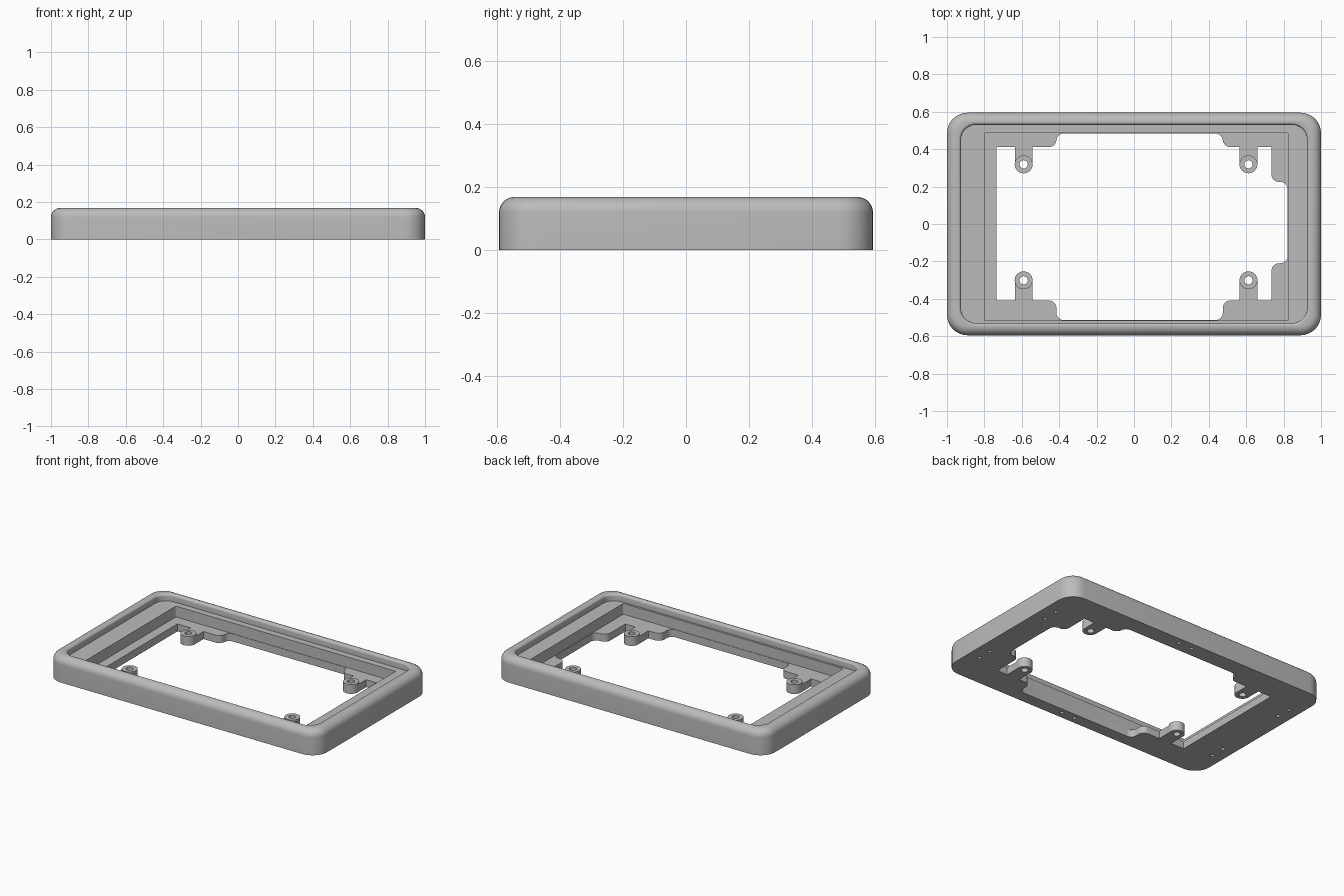
import bpy, bmesh, math

cube = bpy.data.objects.get("Cube")
if cube:
    bpy.data.objects.remove(cube, do_unlink=True)

grey = bpy.data.materials.new("plain grey")
grey.use_nodes = True
COLOUR = (0.5, 0.5, 0.5, 1)
grey.diffuse_color = COLOUR
grey.node_tree.nodes["Principled BSDF"].inputs["Base Color"].default_value = COLOUR


def arc(cx, cy, r, a0, a1, n=8):
    """Points along an arc, angles in degrees."""
    angles = [math.radians(a0 + (a1 - a0) * i / n) for i in range(n + 1)]
    return [(cx + r * math.cos(a), cy + r * math.sin(a)) for a in angles]


def rounded_rect(x0, x1, y0, y1, r):
    return (arc(x1 - r, y1 - r, r, 0, 90) + arc(x0 + r, y1 - r, r, 90, 180)
            + arc(x0 + r, y0 + r, r, 180, 270) + arc(x1 - r, y0 + r, r, 270, 360))


def loft(name, levels):
    """Solid through a stack of (outline, z) levels with equal point counts."""
    bm = bmesh.new()
    rings = [[bm.verts.new((x, y, z)) for x, y in pts] for pts, z in levels]
    for low, high in zip(rings, rings[1:]):
        for i in range(len(low)):
            j = (i + 1) % len(low)
            bm.faces.new((low[i], low[j], high[j], high[i]))
    bm.faces.new(rings[0][::-1])
    bm.faces.new(rings[-1])
    bmesh.ops.recalc_face_normals(bm, faces=bm.faces)
    mesh = bpy.data.meshes.new(name)
    bm.to_mesh(mesh)
    bm.free()
    mesh.materials.append(grey)
    obj = bpy.data.objects.new(name, mesh)
    bpy.context.collection.objects.link(obj)
    return obj


def prism(name, pts, z0, z1):
    return loft(name, [(pts, z0), (pts, z1)])


def disc(x, y, r, n=24):
    return arc(x, y, r, 0, 360, n)[:-1]


def combine(target, tool, operation="DIFFERENCE"):
    """Apply a boolean and discard the tool."""
    mod = target.modifiers.new("cut", "BOOLEAN")
    mod.operation, mod.solver, mod.object = operation, "EXACT", tool
    bpy.ops.object.select_all(action="DESELECT")
    bpy.context.view_layer.objects.active = target
    target.select_set(True)
    bpy.ops.object.modifier_apply(modifier=mod.name)
    bpy.data.objects.remove(tool, do_unlink=True)


def smooth(obj):
    bpy.ops.object.select_all(action="DESELECT")
    bpy.context.view_layer.objects.active = obj
    obj.select_set(True)
    bpy.ops.object.shade_smooth_by_angle(angle=math.radians(30))


HEIGHT, FILLET, LEDGE = 0.168, 0.05, 0.05
RECESS_Z, LIP = 0.122, 0.015


def outer(inset):
    return rounded_rect(-1 + inset, 1 - inset, -0.595 + inset, 0.595 - inset, 0.11 - inset)


def recess(grow):
    return rounded_rect(-0.925 - grow, 0.925 + grow, -0.53 - grow, 0.53 + grow, 0.08 + grow)


# Outer shell with a rounded top edge
levels = [(outer(0), 0)]
for i in range(9):
    a = math.radians(90 * i / 8)
    levels.append((outer(FILLET * (1 - math.cos(a))),
                   HEIGHT - FILLET * (1 - math.sin(a))))
frame = loft("frame", levels)

# Shallow recess with a softened lip
levels = [(recess(0), RECESS_Z)]
for i in range(6):
    a = math.radians(90 * i / 5)
    levels.append((recess(LIP * (1 - math.cos(a))), HEIGHT - LIP * (1 - math.sin(a))))
levels.append((recess(LIP), HEIGHT + 0.1))
combine(frame, loft("recess_cutter", levels))

# Pocket down to the ledge
combine(frame, prism("pocket_cutter",
                     rounded_rect(-0.8, 0.825, -0.517, 0.487, 0.008), LEDGE, 0.3))

# Through opening that leaves a ledge and S-curved corner tabs
R = 0.04
TOP, BOTTOM, TAB_TOP, TAB_BOTTOM = 0.484, -0.514, 0.411, -0.409
LEFT, RIGHT, TAB_RIGHT = -0.735, 0.822, 0.735


def side_tab(y, s):
    """Curve from the tab face out to the right wall, s is the y direction."""
    return (arc(TAB_RIGHT + R, y, R, 180, 180 + s * 90)
            + arc(RIGHT - R, y - s * 2 * R, R, s * 90, 0))


def end_tab(x, sx, tab, wall, sy):
    """Curve from the tab edge out to the long wall."""
    pts = [(px * sx + x, tab + sy * py) for px, py in arc(0, R, R, -90, 0)]
    depth = abs(wall - tab)
    pts += [(px * sx + x, tab + sy * py)
            for px, py in arc(2 * R, depth - R, R, 180, 90)]
    return pts


outline = [(LEFT, TAB_TOP)] + end_tab(-0.455, 1, TAB_TOP, TOP, 1)
outline += end_tab(0.515, -1, TAB_TOP, TOP, 1)[::-1] + [(TAB_RIGHT, TAB_TOP)]
outline += side_tab(0.265, 1)
outline += side_tab(-0.25, -1)[::-1]
outline += [(TAB_RIGHT, TAB_BOTTOM)] + end_tab(0.515, -1, TAB_BOTTOM, BOTTOM, -1)
outline += end_tab(-0.455, 1, TAB_BOTTOM, BOTTOM, -1)[::-1] + [(LEFT, TAB_BOTTOM)]
combine(frame, prism("opening_cutter", outline, -0.1, 0.3))

# Pairs of blind holes in the underside
centres = [(sx * 0.92, sy * 0.31, 0, 0.05) for sx in (-1, 1) for sy in (-1, 1)]
centres += [(0.06, sy * 0.55, 0.05, 0) for sy in (-1, 1)]
for x, y, dx, dy in centres:
    for s in (-1, 1):
        combine(frame, prism("pin_hole_cutter",
                             disc(x + s * dx, y + s * dy, 0.013, 12), -0.05, 0.05))
smooth(frame)

# Screw bosses on short arms
BOSS_R = 0.048
for x, x_name in ((-0.59, "right"), (0.612, "left")):
    for y, root, y_name in ((0.319, TAB_TOP, "back"), (-0.301, TAB_BOTTOM, "front")):
        boss = prism(f"{y_name}_{x_name}_boss", disc(x, y, BOSS_R, 32), 0, 0.062)
        half = BOSS_R - 0.001
        arm = prism("arm", [(x - half, y), (x + half, y), (x + half, root), (x - half, root)],
                    0, LEDGE)
        combine(boss, arm, "UNION")
        combine(boss, prism("screw_hole_cutter", disc(x, y, 0.022), -0.1, 0.2))
        smooth(boss)
